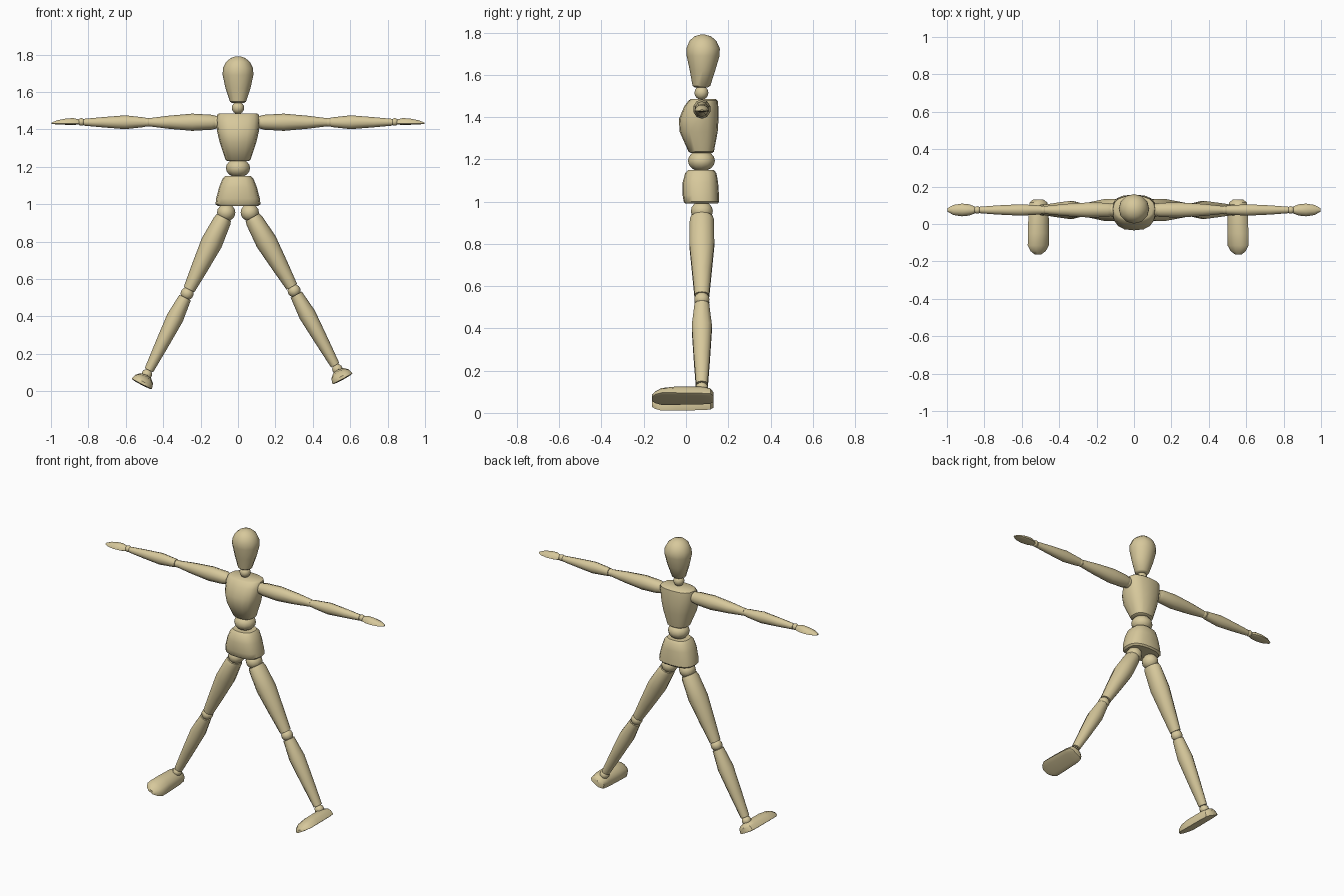
import bpy, bmesh, math
from mathutils import Matrix, Vector

if "Cube" in bpy.data.objects:
    bpy.data.objects.remove(bpy.data.objects["Cube"])

wood = bpy.data.materials.new("pale_wood")
wood.diffuse_color = (0.68, 0.58, 0.33, 1)
wood.use_nodes = True
wood.node_tree.nodes["Principled BSDF"].inputs["Base Color"].default_value = wood.diffuse_color
Y = 0.075  # depth of the body axis


def finish(name, bm, angle=40):
    bmesh.ops.recalc_face_normals(bm, faces=bm.faces)
    me = bpy.data.meshes.new(name)
    bm.to_mesh(me)
    bm.free()
    ob = bpy.data.objects.new(name, me)
    bpy.context.collection.objects.link(ob)
    me.materials.append(wood)
    bpy.ops.object.select_all(action='DESELECT')
    ob.select_set(True)
    bpy.context.view_layer.objects.active = ob
    bpy.ops.object.shade_smooth_by_angle(angle=math.radians(angle))


def frame(origin, u, v, d):
    m = Matrix((u, v, d)).transposed().to_4x4()
    m.translation = origin
    return m


def loft(name, m, rings, n=12, power=2.0, under=1.0):
    """Skin rings (distance, v centre, u radius, v radius) along the frame's third axis."""
    bm = bmesh.new()
    loops = []
    for d, c, ru, rv in rings:
        loop = []
        for i in range(n):
            a = math.tau * i / n
            cu, sv = math.cos(a), math.sin(a)
            u = math.copysign(abs(cu) ** (2 / power), cu) * ru
            v = math.copysign(abs(sv) ** (2 / power), sv) * rv
            loop.append(bm.verts.new(m @ Vector((u, c + (v * under if v < 0 else v), d))))
        loops.append(loop)
    for a, b in zip(loops, loops[1:]):
        for i in range(n):
            j = (i + 1) % n
            bm.faces.new((a[i], a[j], b[j], b[i]))
    bm.faces.new(loops[0])
    bm.faces.new(loops[-1])
    finish(name, bm)


def ball(name, pos, size):
    bm = bmesh.new()
    bmesh.ops.create_uvsphere(bm, u_segments=12, v_segments=8, radius=1)
    bm.transform(Matrix.Translation(pos) @ Matrix.Diagonal((*size, 1)))
    finish(name, bm, 60)


def limb(name, a, b, rings, n=10):
    d = (b - a).normalized()
    v = Vector((0, 1, 0))
    length = (b - a).length
    loft(name, frame(a, v.cross(d), v, d), [(t * length, 0, ru, rv) for t, ru, rv in rings], n)


# Head, neck, torso, waist and pelvis
up = Matrix.Identity(4)
loft("head", up, [(1.54, .073, .03, .03), (1.548, .073, .043, .042), (1.62, .078, .067, .06),
                  (1.69, .081, .082, .078), (1.725, .081, .081, .079), (1.76, .08, .064, .064),
                  (1.782, .079, .038, .04), (1.79, .079, .012, .012)])
ball("neck", (0, .073, 1.515), (.033, .033, .033))
loft("torso", up, [(1.23, .073, .055, .05), (1.236, .072, .066, .06), (1.33, .06, .098, .09),
                   (1.39, .06, .112, .094), (1.45, .072, .117, .081), (1.478, .081, .112, .069),
                   (1.486, .082, .1, .058)], 16, 2.5)
ball("waist", (0, .073, 1.193), (.065, .064, .05))
loft("pelvis", up, [(.99, .073, .108, .076), (1.0, .073, .12, .084), (1.03, .07, .117, .086),
                    (1.09, .068, .101, .084), (1.135, .07, .083, .074), (1.15, .071, .068, .06)], 16, 2.6)

# Arms
for side, s in (("left", 1), ("right", -1)):
    def at(x, z=1.438):
        return Vector((s * x, Y, z))
    ball(side + "_shoulder", at(.118), (.035, .035, .035))
    limb(side + "_upper_arm", at(.12), at(.475),
         [(0, .034, .034), (.06, .04, .04), (.35, .046, .042), (.7, .035, .034), (1, .022, .022)])
    ball(side + "_elbow", at(.485), (.023, .023, .023))
    limb(side + "_forearm", at(.495), at(.825),
         [(0, .025, .025), (.33, .037, .032), (.7, .027, .026), (1, .018, .018)])
    ball(side + "_wrist", at(.838, 1.44), (.02, .02, .02))
    loft(side + "_hand", frame(at(.85, 1.43), (0, 1, 0), (0, 0, 1), (s, 0, 0)),
         [(0, 0, .018, .024), (.03, 0, .03, .032), (.07, 0, .034, .029), (.115, 0, .027, .02),
          (.148, 0, .009, .006)], 10, 2, .2)

# Legs, spread slightly unevenly: hip, knee, sole centre, sole tilt
legs = (("right", (-.063, .955), (-.272, .522), (-.515, .037), -27.5),
        ("left", (.063, .955), (.3, .537), (.56, .065), 28.5))
for side, hip, knee, sole, tilt in legs:
    t = math.radians(tilt)
    across = Vector((math.cos(t), 0, math.sin(t)))
    normal = Vector((-math.sin(t), 0, math.cos(t)))
    h, k, f = (Vector((x, Y, z)) for x, z in (hip, knee, sole))
    ankle = f + normal * .06
    ball(side + "_hip", h, (.049, .052, .047))
    ball(side + "_knee", k, (.035, .036, .035))
    ball(side + "_ankle", ankle, (.028, .03, .028))
    limb(side + "_thigh", h.lerp(k, .06), h.lerp(k, .95),
         [(0, .042, .052), (.05, .048, .06), (.35, .058, .062), (.7, .045, .048), (1, .032, .036)])
    limb(side + "_calf", k.lerp(ankle, .05), k.lerp(ankle, .95),
         [(0, .034, .036), (.28, .046, .05), (.65, .036, .04), (1, .025, .029)])
    f.y = 0
    loft(side + "_foot", frame(f, across, normal, Vector((0, -1, 0))),
         [(-.13, .002, .03, .03), (-.115, .002, .05, .048), (-.07, .002, .056, .056), (.05, .002, .06, .055),
          (.115, .002, .061, .046), (.145, .002, .044, .032), (.162, .002, .02, .015)], 12, 2.2, .1)
